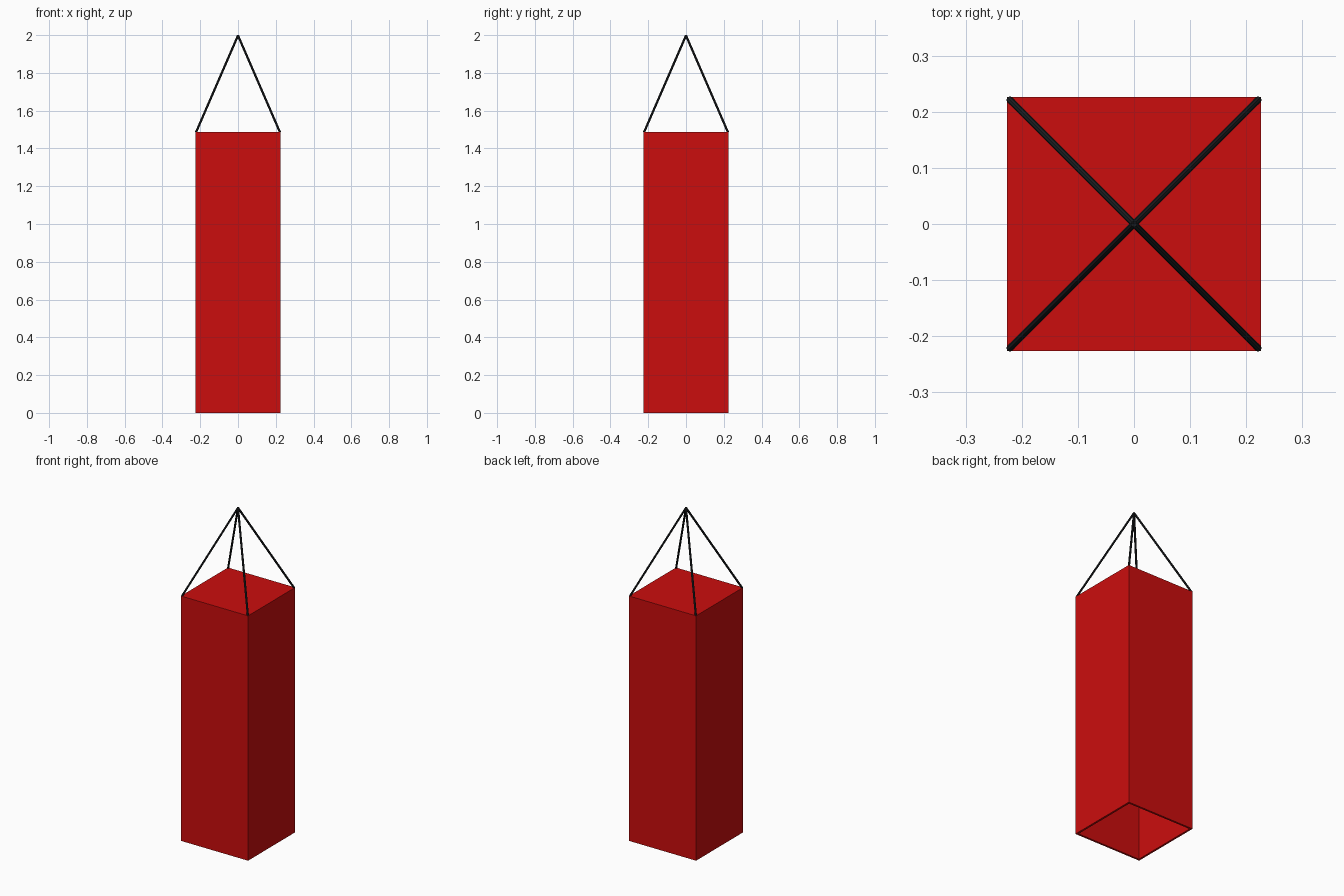
import bpy, bmesh
from mathutils import Vector

if "Cube" in bpy.data.objects:
    bpy.data.objects.remove(bpy.data.objects["Cube"])

HALF, TOP, APEX = 0.226, 1.488, 1.998


def material(name, rgb):
    m = bpy.data.materials.new(name)
    m.diffuse_color = (*rgb, 1)
    m.use_nodes = True
    m.node_tree.nodes["Principled BSDF"].inputs["Base Color"].default_value = m.diffuse_color
    return m


red = material("red", (0.60, 0.004, 0.004))
black = material("black", (0.012, 0.014, 0.016))


def add_object(name, bm, mat):
    mesh = bpy.data.meshes.new(name)
    bm.to_mesh(mesh)
    bm.free()
    mesh.materials.append(mat)
    ob = bpy.data.objects.new(name, mesh)
    bpy.context.collection.objects.link(ob)
    return ob


# Hollow bag body: box with an open bottom and thin walls
bm = bmesh.new()
bmesh.ops.create_cube(bm, size=1)
for v in bm.verts:
    v.co = (v.co.x * 2 * HALF, v.co.y * 2 * HALF, (v.co.z + 0.5) * TOP)
bottom = [f for f in bm.faces if f.normal.z < -0.5]
bmesh.ops.delete(bm, geom=bottom, context='FACES_ONLY')
body = add_object("hanging_body", bm, red)
shell = body.modifiers.new("wall", 'SOLIDIFY')
shell.thickness = 0.012
shell.offset = -1
shell.use_even_offset = True

# Four straight cables from the top corners to the hanging point
for sx in (-1, 1):
    for sy in (-1, 1):
        start = Vector((sx * (HALF - 0.004), sy * (HALF - 0.004), TOP - 0.002))
        end = Vector((0, 0, APEX))
        axis = end - start
        bm = bmesh.new()
        bmesh.ops.create_cone(bm, cap_ends=True, segments=8, radius1=0.006,
                              radius2=0.006, depth=axis.length)
        mat = axis.to_track_quat('Z', 'Y').to_matrix().to_4x4()
        mat.translation = (start + end) / 2
        bm.transform(mat)
        side = ("front" if sy < 0 else "back") + ("_left" if sx < 0 else "_right")
        add_object(side + "_cable", bm, black)
